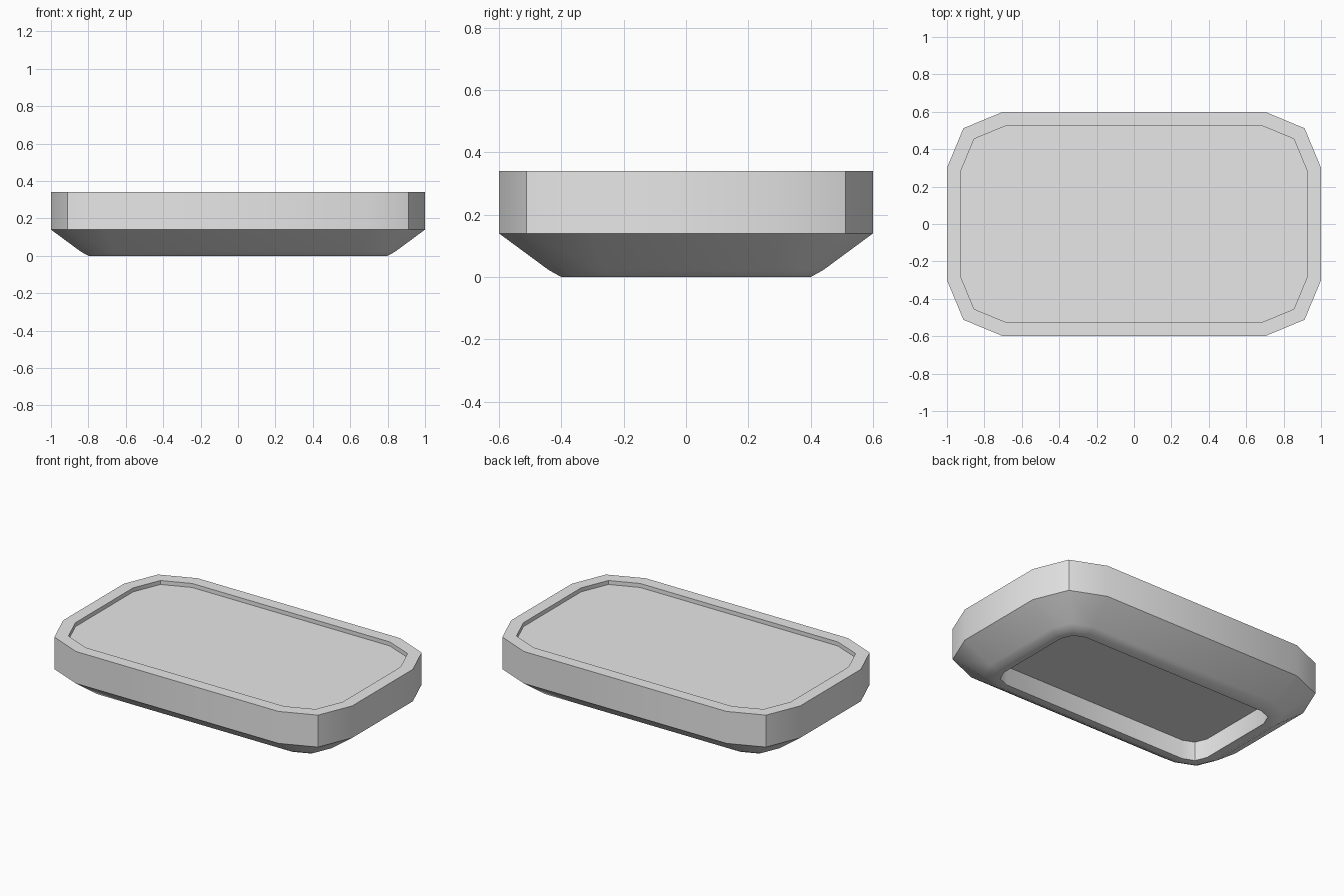
import bpy, bmesh, math

cube = bpy.data.objects.get("Cube")
if cube:
    bpy.data.objects.remove(cube, do_unlink=True)

HALF_X, HALF_Y, RADIUS = 1.0, 0.6, 0.3

mat = bpy.data.materials.new("light_grey")
mat.use_nodes = True
color = (0.8, 0.8, 0.8, 1)
mat.diffuse_color = color
mat.node_tree.nodes["Principled BSDF"].inputs["Base Color"].default_value = color


def outline(inset):
    """Chamfered rectangle with two facets per corner, inset evenly."""
    cx, cy = HALF_X - RADIUS, HALF_Y - RADIUS
    slide = inset * math.tan(math.pi / 16)
    diag = RADIUS * math.sqrt(0.5) - inset / math.cos(math.pi / 8) * math.sqrt(0.5)
    corner = [(HALF_X - inset, cy - slide), (cx + diag, cy + diag),
              (cx - slide, HALF_Y - inset)]
    points = []
    for sx, sy in ((1, 1), (-1, 1), (-1, -1), (1, -1)):
        run = corner if sx == sy else corner[::-1]
        points += [(sx * x, sy * y) for x, y in run]
    return points


# Cross-section as (inset, height), from the top recess round to the underside hollow
profile = [(0.075, 0.315), (0.075, 0.34), (0, 0.34), (0, 0.14),
           (0.16, 0.022), (0.2, 0), (0.25, 0), (0.25, 0.12)]

bm = bmesh.new()
rings = [[bm.verts.new((x, y, z)) for x, y in outline(inset)] for inset, z in profile]
for upper, lower in zip(rings, rings[1:]):
    for i in range(len(upper)):
        j = (i + 1) % len(upper)
        bm.faces.new((upper[i], lower[i], lower[j], upper[j]))
# Recess floor and hollow ceiling
bm.faces.new(rings[0])
bm.faces.new(rings[-1][::-1])
bmesh.ops.recalc_face_normals(bm, faces=bm.faces)

mesh = bpy.data.meshes.new("tray")
bm.to_mesh(mesh)
bm.free()
mesh.materials.append(mat)
tray = bpy.data.objects.new("tray", mesh)
bpy.context.collection.objects.link(tray)

bpy.ops.object.select_all(action="DESELECT")
tray.select_set(True)
bpy.context.view_layer.objects.active = tray
bpy.ops.object.shade_smooth_by_angle(angle=math.radians(30))
